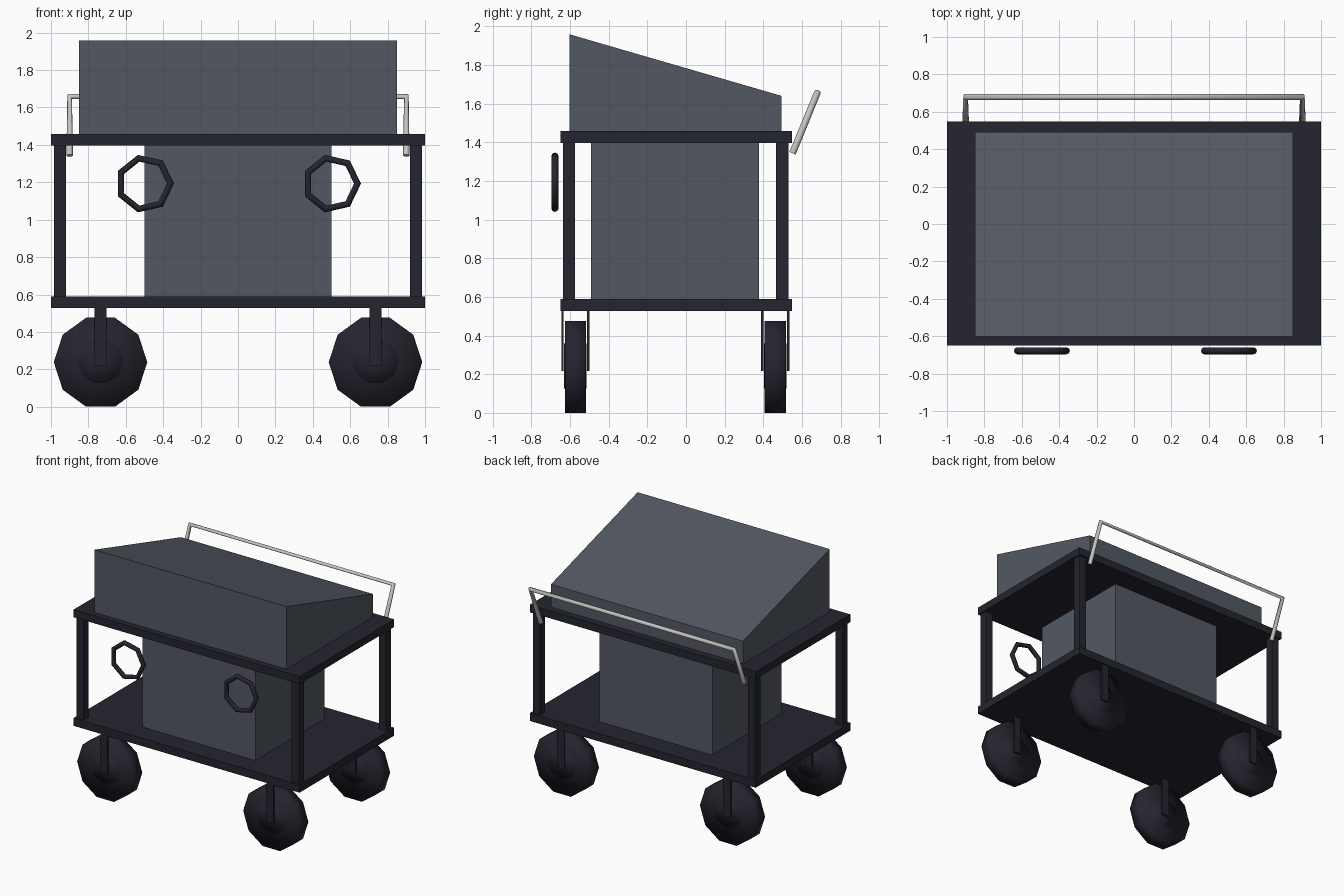
import bpy, bmesh, math
from mathutils import Vector

if "Cube" in bpy.data.objects:
    bpy.data.objects.remove(bpy.data.objects["Cube"])


def material(name, rgb):
    m = bpy.data.materials.new(name)
    m.diffuse_color = (*rgb, 1)
    m.use_nodes = True
    m.node_tree.nodes["Principled BSDF"].inputs["Base Color"].default_value = m.diffuse_color
    return m


DARK = material("dark frame", (0.018, 0.018, 0.028))
PANEL = material("slate panel", (0.086, 0.097, 0.122))
METAL = material("light metal", (0.55, 0.55, 0.54))


def add_mesh(name, bm, mat, smooth=False):
    bmesh.ops.recalc_face_normals(bm, faces=bm.faces)
    for f in bm.faces:
        f.smooth = smooth
    me = bpy.data.meshes.new(name)
    bm.to_mesh(me)
    bm.free()
    me.materials.append(mat)
    ob = bpy.data.objects.new(name, me)
    bpy.context.collection.objects.link(ob)
    return ob


def prism(name, x0, x1, profile, mat):
    """Extrude a (y, z) profile along x."""
    bm = bmesh.new()
    face = bm.faces.new([bm.verts.new((x0, y, z)) for y, z in profile])
    ext = bmesh.ops.extrude_face_region(bm, geom=[face])
    moved = [v for v in ext["geom"] if isinstance(v, bmesh.types.BMVert)]
    bmesh.ops.translate(bm, verts=moved, vec=(x1 - x0, 0, 0))
    return add_mesh(name, bm, mat)


def box(name, x, y, z, mat):
    return prism(name, *x, [(y[0], z[0]), (y[1], z[0]), (y[1], z[1]), (y[0], z[1])], mat)


def disc(name, centre, radius, width, mat):
    """Ten-sided disc with its axis along y."""
    bm = bmesh.new()
    front, back = [[bm.verts.new((centre[0] + radius * math.cos(i * math.tau / 10),
                                  centre[1] + s * width / 2,
                                  centre[2] + radius * math.sin(i * math.tau / 10)))
                    for i in range(10)] for s in (-1, 1)]
    for i in range(10):
        j = (i + 1) % 10
        bm.faces.new((front[i], front[j], back[j], back[i]))
    caps = [bm.faces.new(front), bm.faces.new(back)]
    bmesh.ops.poke(bm, faces=caps)
    return add_mesh(name, bm, mat, True)


def ring(name, centre, major, minor, mat, sides=7, tube=8):
    """Seven-sided ring facing the front."""
    bm = bmesh.new()
    loops = []
    for i in range(sides):
        a = i * math.tau / sides
        loop = []
        for j in range(tube):
            b = j * math.tau / tube
            r = major + minor * math.cos(b)
            p = Vector((r * math.cos(a), minor * math.sin(b), r * math.sin(a)))
            loop.append(bm.verts.new(p + Vector(centre)))
        loops.append(loop)
    for i in range(sides):
        for j in range(tube):
            k, m = (i + 1) % sides, (j + 1) % tube
            bm.faces.new((loops[i][j], loops[k][j], loops[k][m], loops[i][m]))
    return add_mesh(name, bm, mat, True)


# Shelves
box("lower_shelf", (-1, 1), (-0.65, 0.547), (0.527, 0.59), DARK)
box("upper_shelf", (-1, 1), (-0.65, 0.547), (1.396, 1.457), DARK)

# Cabinet and sloped console
box("cabinet", (-0.5, 0.5), (-0.491, 0.378), (0.59, 1.396), PANEL)
prism("console", -0.85, 0.85,
      [(-0.602, 1.457), (0.493, 1.457), (0.493, 1.64), (-0.602, 1.958)], PANEL)

for side, sx in (("left", -1), ("right", 1)):
    for end, post_y, wheel_y in (("front", -0.605, -0.572), ("back", 0.498, 0.462)):
        tag = f"{end}_{side}"
        # Corner posts
        px = sx * 0.952
        box(f"post_{tag}", (px - 0.032, px + 0.032), (post_y - 0.032, post_y + 0.032),
            (0.59, 1.396), DARK)
        # Wheels, hubs and fork plates
        wx = sx * 0.735
        disc(f"wheel_{tag}", (wx, wheel_y, 0.238), 0.25, 0.11, DARK)
        disc(f"hub_{tag}", (wx, wheel_y, 0.243), 0.123, 0.116, DARK)
        for n, s in (("outer", -1), ("inner", 1)):
            fy = wheel_y + s * 0.067
            box(f"fork_{n}_{tag}", (wx - 0.032, wx + 0.032), (fy - 0.006, fy + 0.006),
                (0.217, 0.53), DARK)
    # Front rings
    ring(f"front_ring_{side}", (sx * 0.5, -0.678, 1.193), 0.139, 0.0185, DARK)

# Push handle
curve = bpy.data.curves.new("push_handle", "CURVE")
curve.dimensions = "3D"
curve.bevel_depth = 0.0175
curve.bevel_resolution = 2
curve.use_fill_caps = True
spline = curve.splines.new("POLY")
path = [(-0.9, 0.551, 1.343), (-0.9, 0.68, 1.658), (0.9, 0.68, 1.658), (0.9, 0.551, 1.343)]
spline.points.add(3)
for pt, co in zip(spline.points, path):
    pt.co = (*co, 1)
curve.materials.append(METAL)
bpy.context.collection.objects.link(bpy.data.objects.new("push_handle", curve))
